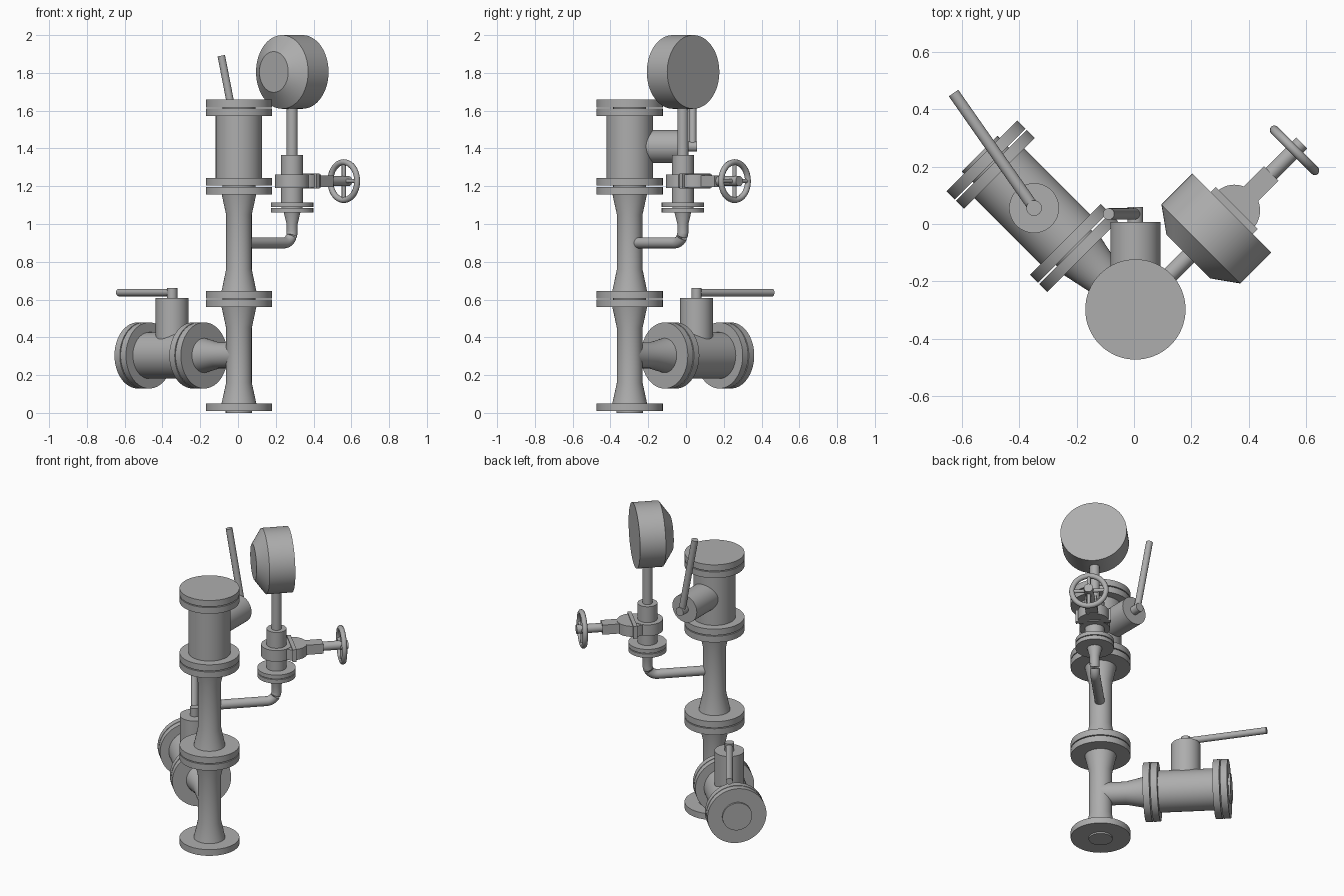
import bpy, bmesh, math
from mathutils import Vector

if "Cube" in bpy.data.objects:
    bpy.data.objects.remove(bpy.data.objects["Cube"])

steel = bpy.data.materials.new("grey steel")
steel.use_nodes = True
GREY = (0.42, 0.42, 0.42, 1)
steel.diffuse_color = GREY
bsdf = next(n for n in steel.node_tree.nodes if n.type == 'BSDF_PRINCIPLED')
bsdf.inputs["Base Color"].default_value = GREY

UP = Vector((0, 0, 1))
BACK = Vector((0, 1, 0))
BRANCH = Vector((-1, 1, 0)).normalized()
SIDE = Vector((1, 1, 0)).normalized()
COLUMN = Vector((0.005, -0.298, 0))


def finish(name, bm):
    bmesh.ops.recalc_face_normals(bm, faces=bm.faces)
    mesh = bpy.data.meshes.new(name)
    bm.to_mesh(mesh)
    bm.free()
    mesh.materials.append(steel)
    ob = bpy.data.objects.new(name, mesh)
    bpy.context.collection.objects.link(ob)
    bpy.ops.object.select_all(action='DESELECT')
    ob.select_set(True)
    bpy.context.view_layer.objects.active = ob
    bpy.ops.object.shade_smooth_by_angle(angle=math.radians(32))
    return ob


def frame(axis):
    """Two directions square to the axis."""
    u = axis.cross(UP if abs(axis.z) < 0.9 else SIDE).normalized()
    return u, axis.cross(u)


def sweep(name, rings, segs=48):
    """Capped tube through rings of (centre, axis, radius)."""
    bm = bmesh.new()
    loops = []
    for centre, axis, radius in rings:
        u, v = frame(axis)
        angles = [math.tau * i / segs for i in range(segs)]
        loops.append([bm.verts.new(centre + radius * (u * math.cos(a) + v * math.sin(a))) for a in angles])
    for a, b in zip(loops, loops[1:]):
        for i in range(segs):
            j = (i + 1) % segs
            bm.faces.new((a[i], a[j], b[j], b[i]))
    bm.faces.new(loops[0])
    bm.faces.new(loops[-1])
    return finish(name, bm)


def lathe(name, origin, axis, profile, segs=48):
    """Turn (distance, radius) points about an axis."""
    return sweep(name, [(origin + axis * t, axis, r) for t, r in profile], segs)


def rod(name, origin, axis, start, end, radius, segs=32):
    return lathe(name, origin, axis, [(start, radius), (end, radius)], segs)


def flange_pair(name, origin, axis, start, radius=0.175, thick=0.04, gap=0.006):
    far = start + thick + gap
    rod(name + "_flange_a", origin, axis, start, start + thick, radius, 64)
    rod(name + "_flange_b", origin, axis, far, far + thick, radius, 64)
    rod(name + "_gasket", origin, axis, start + thick / 2, far + thick / 2, radius / 2)


def box(name, centre, axis, length, width, height):
    bm = bmesh.new()
    bmesh.ops.create_cube(bm, size=1)
    u, v = frame(axis)
    for p in bm.verts:
        p.co = centre + axis * p.co.x * length + u * p.co.y * width + v * p.co.z * height
    return finish(name, bm)


def lever(name, pivot, axis, direction):
    """Valve neck, stem and lever arm."""
    rod(name + "_neck", pivot, axis, 0, 0.305, 0.087, 48)
    rod(name + "_stem", pivot, axis, 0.30, 0.357, 0.027)
    rod(name + "_handle", pivot + axis * 0.333, direction, 0, 0.49, 0.02)


# Main column
PIPE, HUB, BODY = 0.068, 0.092, 0.123
rod("base_raised_face", COLUMN, UP, 0, 0.02, 0.07)
rod("base_flange", COLUMN, UP, 0.01, 0.05, 0.175, 64)
lathe("lower_pipe", COLUMN, UP, [(0.05, HUB), (0.16, PIPE), (0.45, PIPE), (0.56, HUB)])
flange_pair("middle", COLUMN, UP, 0.56)
lathe("upper_pipe", COLUMN, UP, [(0.645, HUB), (0.76, PIPE), (1.05, PIPE), (1.16, HUB)])
flange_pair("valve_lower", COLUMN, UP, 1.157)
rod("upper_valve_body", COLUMN, UP, 1.24, 1.58, BODY, 64)
flange_pair("valve_upper", COLUMN, UP, 1.572)
tilt = math.radians(11)
lever("upper_valve", COLUMN + UP * 1.41, BACK, Vector((-math.sin(tilt), 0, math.cos(tilt))))

# Side branch with its valve
root = COLUMN + UP * 0.304
lathe("branch_pipe", root, BRANCH, [(0, PIPE), (0.15, PIPE), (0.262, HUB)])
flange_pair("branch_inner", root, BRANCH, 0.26)
rod("branch_valve_body", root, BRANCH, 0.34, 0.68, BODY, 64)
flange_pair("branch_outer", root, BRANCH, 0.671)
rod("branch_raised_face", root, BRANCH, 0.75, 0.769, 0.088)
turn = math.radians(125)
lever("branch_valve", root + BRANCH * 0.5, UP, Vector((math.cos(turn), math.sin(turn), 0)))

# Small bent pipe to the gauge
REACH, BEND, THIN = 0.398, 0.06, 0.029
post = COLUMN + SIDE * REACH
low = COLUMN + UP * 0.9
bend_centre = low + SIDE * (REACH - BEND) + UP * BEND
rings = [(low, SIDE, THIN)]
for i in range(13):
    a = math.pi / 2 * i / 12
    rings.append((bend_centre + BEND * (SIDE * math.sin(a) - UP * math.cos(a)),
                  SIDE * math.cos(a) + UP * math.sin(a), THIN))
# Keep the bend as one tube, then add the flared end
sweep("gauge_elbow", rings, 32)
lathe("gauge_riser", post, UP, [(0.95, THIN), (1.0, THIN), (1.065, 0.045)], 32)
flange_pair("gauge", post, UP, 1.06, 0.112, 0.025, 0.005)
rod("needle_valve_neck", post, UP, 1.11, 1.365, 0.058, 48)
rod("gauge_post", post, UP, 1.36, 1.65, THIN)

# Hand valve
hand = post + UP * 1.227
rod("hand_valve_body", hand, UP, -0.036, 0.036, 0.09, 48)
box("hand_valve_plate", hand + SIDE * 0.09, SIDE, 0.024, 0.207, 0.08)
rod("hand_valve_bonnet", hand + SIDE * 0.09, UP, -0.034, 0.034, 0.09, 48)
box("hand_valve_gland", hand + SIDE * 0.21, SIDE, 0.125, 0.072, 0.062)
rod("hand_valve_stem", hand, SIDE, 0.2, 0.423, 0.027)

# Hand wheel
wheel = hand + SIDE * 0.387
u, v = frame(SIDE)
bm = bmesh.new()
loops = []
for i in range(48):
    a = math.tau * i / 48
    out = u * math.cos(a) + v * math.sin(a)
    angles = [math.tau * k / 12 for k in range(12)]
    loops.append([bm.verts.new(wheel + out * (0.1 + 0.016 * math.cos(b)) + SIDE * 0.016 * math.sin(b))
                  for b in angles])
for i in range(48):
    a, b = loops[i - 1], loops[i]
    for k in range(12):
        bm.faces.new((a[k - 1], a[k], b[k], b[k - 1]))
finish("hand_wheel_rim", bm)
for name, axis in (("level", u), ("upright", v)):
    rod("hand_wheel_spoke_" + name, wheel, axis, -0.1, 0.1, 0.011, 16)

# Gauge head
lathe("gauge_head", post + UP * 1.805, SIDE,
      [(-0.137, 0.108), (-0.075, 0.195), (0.078, 0.195)], 64)
